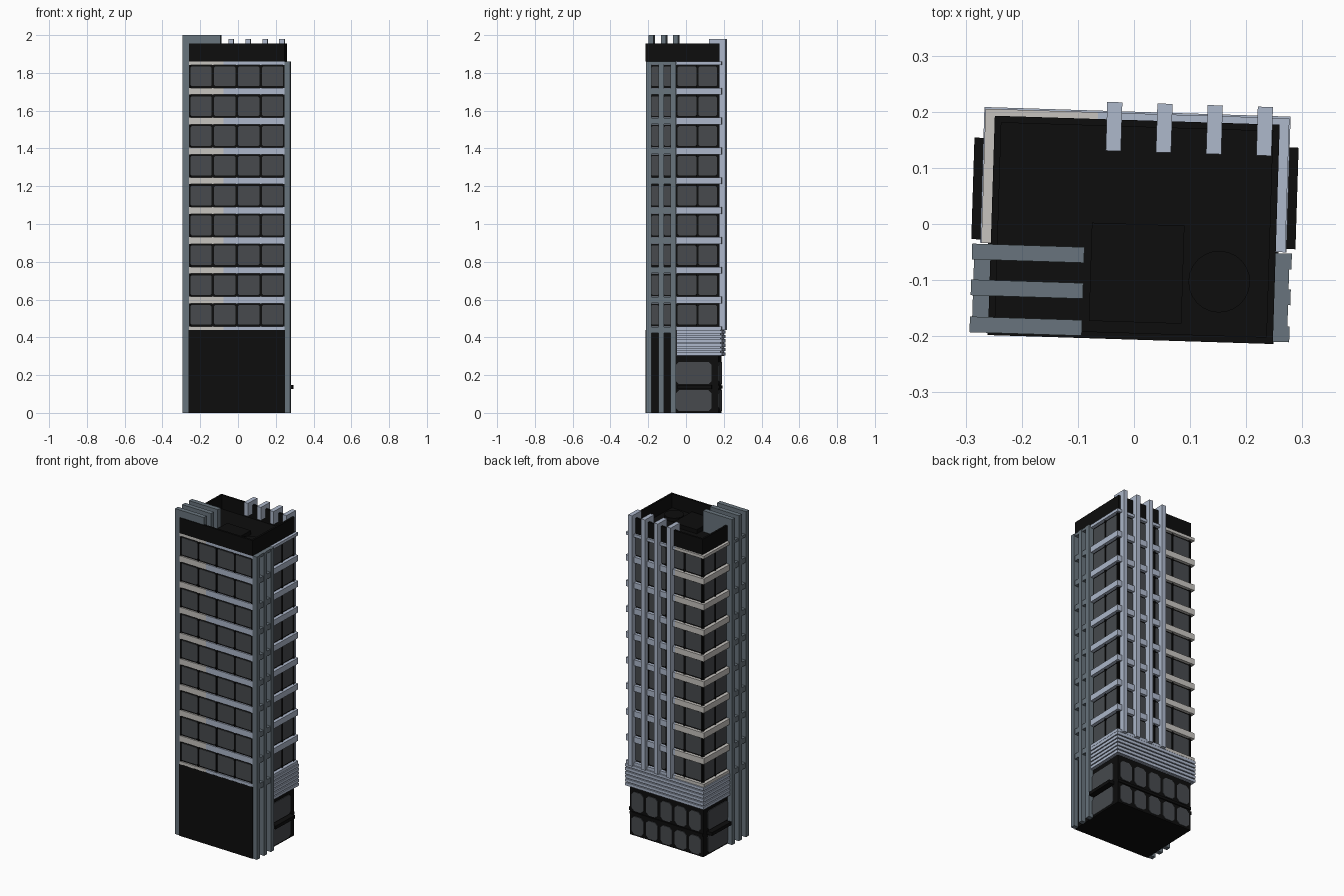
import bpy, bmesh, math
from mathutils import Matrix, Vector

if "Cube" in bpy.data.objects:
    bpy.data.objects.remove(bpy.data.objects["Cube"])

TURN = Matrix.Rotation(math.radians(-1.8), 4, 'Z')   # tower sits slightly turned


def material(name, rgb):
    m = bpy.data.materials.new(name)
    m.diffuse_color = (*rgb, 1)
    m.use_nodes = True
    m.node_tree.nodes["Principled BSDF"].inputs["Base Color"].default_value = m.diffuse_color
    return m


BLACK = material("black", (0.004, 0.004, 0.004))
GLASS = material("dark_glass", (0.062, 0.068, 0.075))
STEEL = material("steel_grey", (0.14, 0.175, 0.205))
PALE = material("pale_blue_grey", (0.42, 0.48, 0.60))
CREAM = material("warm_pale_grey", (0.57, 0.55, 0.52))


def box(bm, x0, x1, y0, y1, z0, z1):
    m = Matrix.Translation(((x0 + x1) / 2, (y0 + y1) / 2, (z0 + z1) / 2))
    bmesh.ops.create_cube(bm, size=1, matrix=m @ Matrix.Diagonal((x1 - x0, y1 - y0, z1 - z0, 1)))


def pane(bm, origin, u_axis, normal, u0, u1, z0, z1, c=0.006, t=0.004):
    """Thin plate with clipped corners lying on a wall."""
    o, u, n = Vector(origin), Vector(u_axis), Vector(normal)
    pts = [(u0 + c, z0), (u1 - c, z0), (u1, z0 + c), (u1, z1 - c),
           (u1 - c, z1), (u0 + c, z1), (u0, z1 - c), (u0, z0 + c)]
    f = bm.faces.new([bm.verts.new(o + u * a + Vector((0, 0, b))) for a, b in pts])
    r = bmesh.ops.extrude_face_region(bm, geom=[f])
    bmesh.ops.translate(bm, verts=[v for v in r['geom'] if isinstance(v, bmesh.types.BMVert)], vec=n * t)


def finish(bm, name, mat):
    bmesh.ops.recalc_face_normals(bm, faces=bm.faces)
    bm.transform(TURN)
    me = bpy.data.meshes.new(name)
    bm.to_mesh(me)
    bm.free()
    me.materials.append(mat)
    bpy.context.collection.objects.link(bpy.data.objects.new(name, me))


X, Y = (1, 0, 0), (0, 1, 0)
Z0, STEP, FLOORS = 0.44, 0.1578, 9
TOP = Z0 + STEP * FLOORS
FIN_Y = (-0.058, -0.122, -0.188)
SIDES = (-1, 1)

# dark core and street-level base
bm = bmesh.new()
box(bm, -0.25, 0.25, -0.196, 0.178, 0.3, TOP)
finish(bm, "core", BLACK)
bm = bmesh.new()
box(bm, -0.255, 0.255, -0.206, 0.18, 0, 0.3)
box(bm, -0.255, 0.255, -0.206, -0.04, 0.3, Z0)
finish(bm, "base", BLACK)

# canopies and a rail around the base
bm = bmesh.new()
for s in SIDES:
    a, b = sorted((s * 0.25, s * 0.289))
    box(bm, a, b, -0.036, 0.145, 0.127, 0.147)
box(bm, -0.255, 0.255, 0.178, 0.186, 0.128, 0.144)
finish(bm, "canopies", BLACK)

# base windows, two rows
bm = bmesh.new()
for z0, z1 in ((0.01, 0.12), (0.152, 0.27)):
    for i in range(5):
        x = -0.2 + i * 0.1
        pane(bm, (0, 0.18, 0), X, (0, 1, 0), x - 0.041, x + 0.041, z0, z1, 0.018)
    for s in SIDES:
        pane(bm, (s * 0.255, 0, 0), Y, (s, 0, 0), -0.044, 0.142, z0, z1, 0.014)
finish(bm, "base_windows", GLASS)

# ribbed band above the base
bm = bmesh.new()
box(bm, -0.265, 0.265, -0.042, 0.192, 0.3, Z0)
pitch = 0.14 / 6
for i in range(6):
    z = 0.3 + i * pitch
    box(bm, -0.273, 0.273, -0.042, 0.2, z + 0.003, z + pitch - 0.003)
finish(bm, "ribbed_band", PALE)

# floor bands, warm on the left part and blue-grey on the rest
for name, mat, xa, xb in (("floor_bands_left", CREAM, -1, -0.07), ("floor_bands_right", PALE, -0.07, 1)):
    bm = bmesh.new()
    for k in range(FLOORS + 1):
        z = Z0 + k * STEP
        z0, z1 = max(z - 0.018, Z0), min(z + 0.018, TOP)
        box(bm, max(xa, -0.271), min(xb, 0.271), -0.042, 0.197, z0, z1)
        box(bm, max(xa, -0.253), min(xb, 0.253), -0.205, -0.042, z0, z1)
    finish(bm, name, mat)

# tower windows and black mullions
glass, bars = bmesh.new(), bmesh.new()
for k in range(FLOORS):
    z0, z1 = Z0 + k * STEP + 0.027, Z0 + (k + 1) * STEP - 0.027
    for i in range(4):
        x = -0.19 + i * 0.1267
        pane(glass, (0, -0.196, 0), X, (0, -1, 0), x - 0.057, x + 0.057, z0, z1)
        pane(glass, (0, 0.178, 0), X, (0, 1, 0), x - 0.057, x + 0.057, z0, z1)
    for s in SIDES:
        for a, b in ((-0.036, 0.064), (0.074, 0.172), (-0.11, -0.07), (-0.176, -0.134)):
            pane(glass, (s * 0.25, 0, 0), Y, (s, 0, 0), a, b, z0, z1)
for i in range(5):
    x = -0.248 + i * 0.124 if i in (0, 4) else -0.19 + (i - 0.5) * 0.1267
    box(bars, x - 0.004, x + 0.004, -0.203, -0.19, Z0, TOP)
    box(bars, x - 0.004, x + 0.004, 0.17, 0.186, Z0, TOP)
for s in SIDES:
    for y in (0.069, 0.176):
        a, b = sorted((s * 0.24, s * 0.258))
        box(bars, a, b, y - 0.004, y + 0.004, Z0, TOP)
finish(glass, "tower_windows", GLASS)
finish(bars, "mullions", BLACK)

# steel side fins; the left ones rise and fold over the roof
bm = bmesh.new()
for y in FIN_Y:
    box(bm, 0.25, 0.283, y - 0.014, y + 0.014, 0, TOP)
    box(bm, -0.287, -0.25, y - 0.014, y + 0.014, 0, 2.0)
    box(bm, -0.25, -0.087, y - 0.014, y + 0.014, TOP, 2.0)
finish(bm, "side_fins", STEEL)

# steel ledges between the side fins at each floor
bm = bmesh.new()
for k in range(FLOORS + 1):
    z = Z0 + k * STEP
    z0, z1 = z - 0.016, min(z + 0.016, TOP)
    box(bm, 0.25, 0.279, -0.188, -0.058, z0, z1)
    box(bm, -0.283, -0.25, -0.188, -0.058, z0, z1)
finish(bm, "fin_ledges", STEEL)

# pale back fins hooked over the parapet
bm = bmesh.new()
for i in range(4):
    x = -0.041 + i * 0.0895
    box(bm, x - 0.0135, x + 0.0135, 0.178, 0.216, Z0, 1.98)
    box(bm, x - 0.0135, x + 0.0135, 0.129, 0.178, 1.9, 1.98)
finish(bm, "back_fins", PALE)

# roof, parapet and low roof plant
bm = bmesh.new()
box(bm, -0.254, 0.254, -0.206, 0.185, TOP, 1.87)
for y0, y1 in ((-0.206, -0.194), (0.173, 0.185)):
    box(bm, -0.254, 0.254, y0, y1, 1.87, 1.955)
for x0, x1 in ((-0.254, -0.242), (0.242, 0.254)):
    box(bm, x0, x1, -0.194, 0.173, 1.87, 1.955)
finish(bm, "roof_and_parapet", BLACK)
bm = bmesh.new()
box(bm, -0.075, 0.09, -0.175, 0.0, 1.87, 1.895)
bmesh.ops.create_cone(bm, cap_ends=True, segments=24, radius1=0.055, radius2=0.055, depth=0.02,
                      matrix=Matrix.Translation((0.155, -0.098, 1.88)))
finish(bm, "roof_plant", BLACK)
